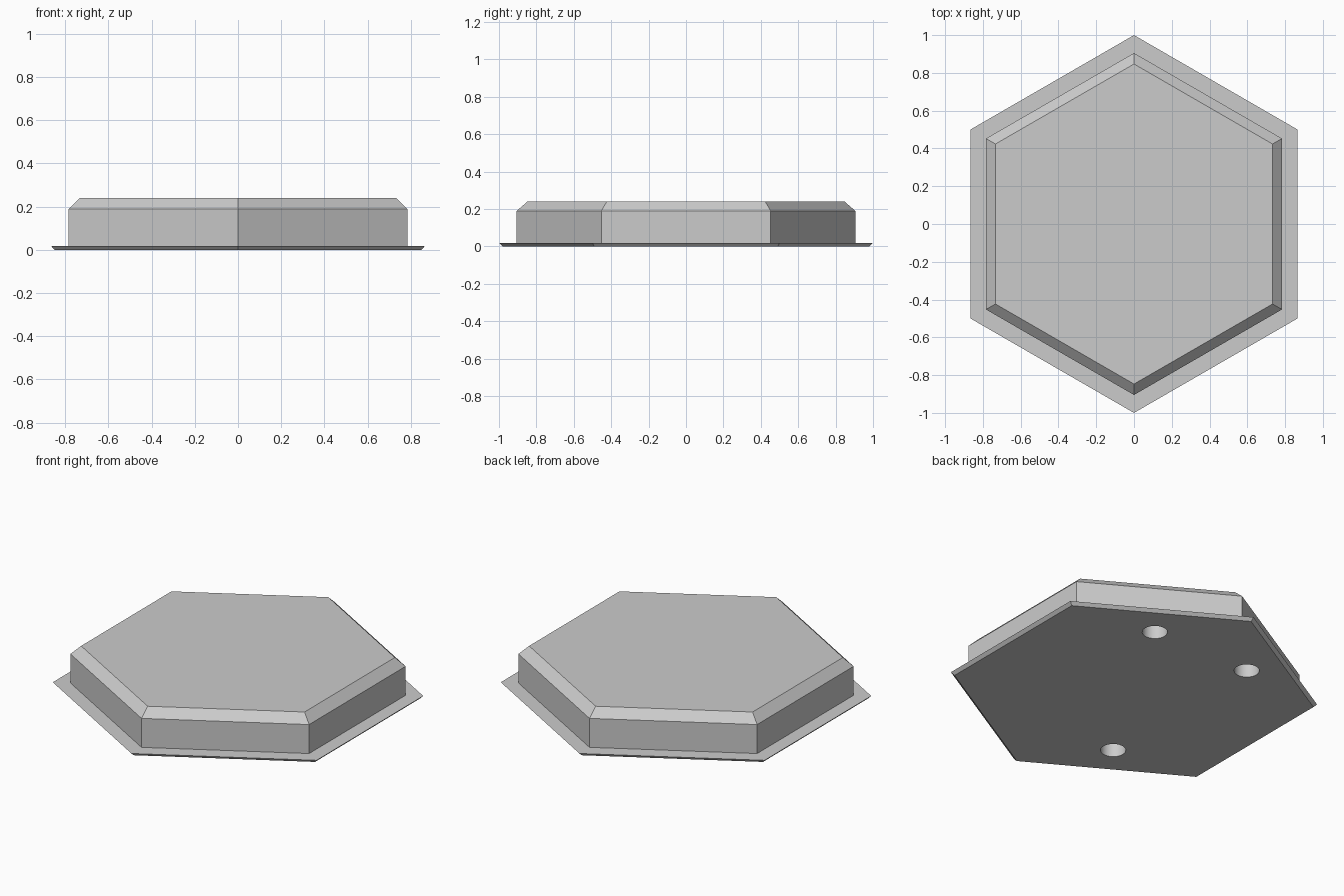
import bpy, bmesh
from math import cos, sin, radians

cube = bpy.data.objects.get("Cube")
if cube:
    bpy.data.objects.remove(cube)

grey = bpy.data.materials.new("light grey")
grey.use_nodes = True
colour = (0.6, 0.6, 0.6, 1)
grey.diffuse_color = colour
grey.node_tree.nodes["Principled BSDF"].inputs["Base Color"].default_value = colour


def stacked_prism(name, profile, sides, centre=(0, 0), start=90):
    """Closed solid from (radius, height) rings with the given side count."""
    bm = bmesh.new()
    rings = []
    for radius, z in profile:
        angles = [radians(start + 360 * i / sides) for i in range(sides)]
        rings.append([bm.verts.new((centre[0] + radius * cos(a),
                                    centre[1] + radius * sin(a), z)) for a in angles])
    for low, high in zip(rings, rings[1:]):
        for i in range(sides):
            j = (i + 1) % sides
            bm.faces.new((low[i], low[j], high[j], high[i]))
    bm.faces.new(rings[0][::-1])
    bm.faces.new(rings[-1])
    mesh = bpy.data.meshes.new(name)
    bm.to_mesh(mesh)
    bm.free()
    mesh.materials.append(grey)
    obj = bpy.data.objects.new(name, mesh)
    bpy.context.collection.objects.link(obj)
    return obj


# Hexagonal tile: undercut flange, straight walls, chamfered top
tile = stacked_prism("hexagonal_tile",
                     [(0.98, 0), (1, 0.018), (0.905, 0.018), (0.905, 0.19), (0.847, 0.24)], 6)

# Three blind round sockets in the underside
bpy.ops.object.select_all(action='DESELECT')
tile.select_set(True)
bpy.context.view_layer.objects.active = tile
for angle in (60, 120, 240):
    a = radians(angle)
    cutter = stacked_prism("socket_cutter", [(0.068, -0.05), (0.068, 0.14)], 32,
                           (0.645 * cos(a), 0.645 * sin(a)))
    cutter.hide_render = True
    cut = tile.modifiers.new("socket", 'BOOLEAN')
    cut.operation = 'DIFFERENCE'
    cut.solver = 'EXACT'
    cut.object = cutter
    bpy.ops.object.modifier_apply(modifier=cut.name)
    bpy.data.objects.remove(cutter)

bpy.ops.object.shade_smooth_by_angle(angle=radians(25))
